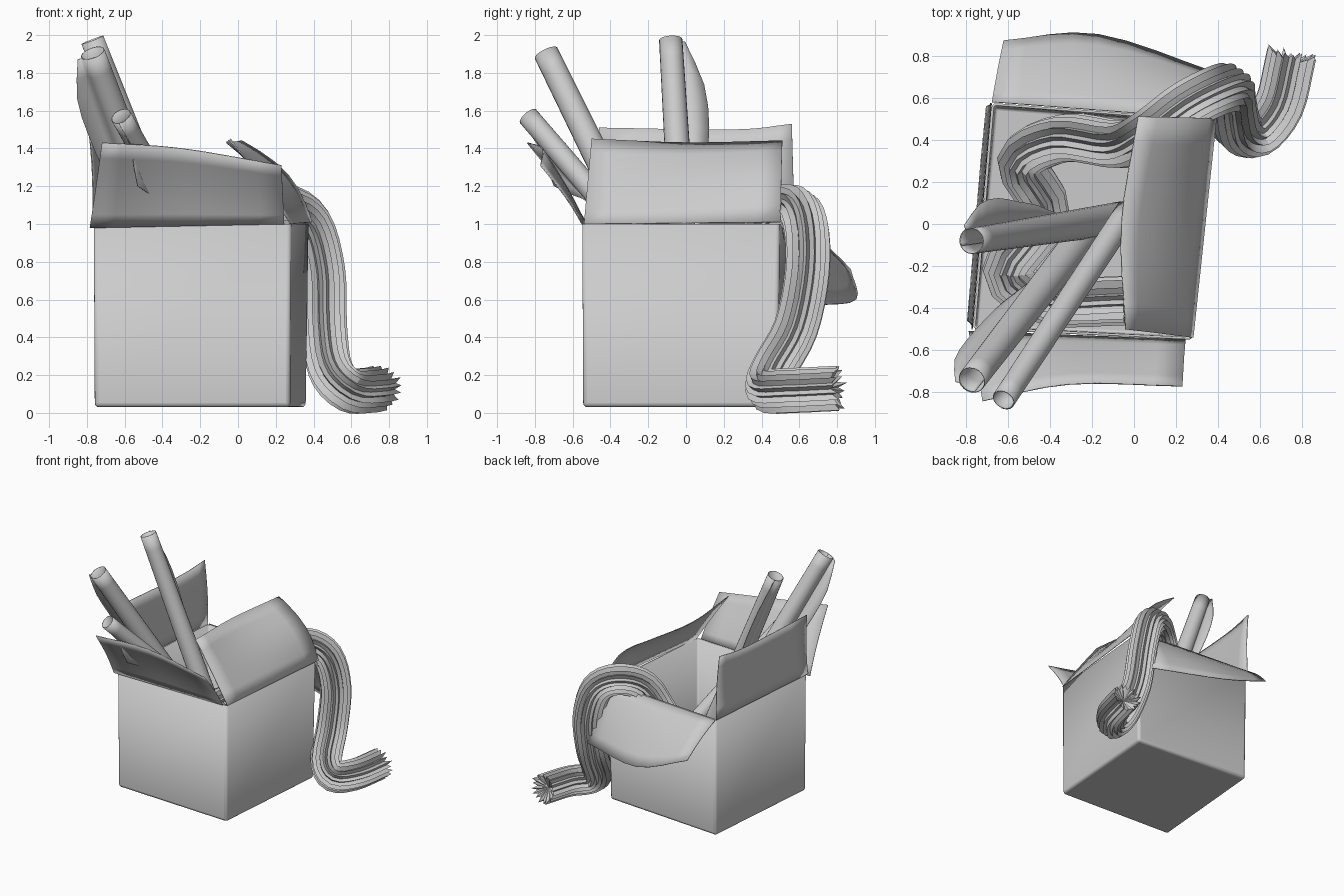
import bpy, math, random
from mathutils import Vector, Quaternion

if "Cube" in bpy.data.objects:
    bpy.data.objects.remove(bpy.data.objects["Cube"])

random.seed(4)


def make(name, verts, faces, angle=35, thick=0, offset=0, bevel=0):
    me = bpy.data.meshes.new(name)
    me.from_pydata([tuple(v) for v in verts], [], faces)
    me.update()
    ob = bpy.data.objects.new(name, me)
    bpy.context.collection.objects.link(ob)
    if bevel:
        m = ob.modifiers.new("bevel", 'BEVEL')
        m.width, m.segments = bevel, 3
    if thick:
        m = ob.modifiers.new("thickness", 'SOLIDIFY')
        m.thickness, m.offset = thick, offset
    bpy.ops.object.select_all(action='DESELECT')
    bpy.context.view_layer.objects.active = ob
    ob.select_set(True)
    bpy.ops.object.shade_smooth_by_angle(angle=math.radians(angle))
    return ob


def grid_faces(rows, cols, wrap=False):
    n = cols if wrap else cols - 1
    return [(r * cols + c, r * cols + (c + 1) % cols,
             (r + 1) * cols + (c + 1) % cols, (r + 1) * cols + c)
            for r in range(rows - 1) for c in range(n)]


def spline(pts, sub):
    """Catmull-Rom through the points."""
    p = [Vector(q) for q in pts]
    p = [2 * p[0] - p[1]] + p + [2 * p[-1] - p[-2]]
    out = []
    for i in range(1, len(p) - 2):
        a, b, c, d = p[i - 1:i + 3]
        for k in range(sub):
            t = k / sub
            out.append(0.5 * (2 * b + (c - a) * t + (2 * a - 5 * b + 4 * c - d) * t * t
                              + (3 * b - a - 3 * c + d) * t ** 3))
    return out + [p[-2]]


# open carton, turned slightly, with rounded edges
low = [(-0.76, -0.495, .03), (0.275, -0.545, .03), (0.36, 0.485, .03), (-0.67, 0.565, .03)]
top = [(-0.765, -0.50, 1), (0.28, -0.55, 1), (0.375, 0.495, 1), (-0.675, 0.575, 1)]
walls = [(i, (i + 1) % 4, 4 + (i + 1) % 4, 4 + i) for i in range(4)]
make("carton", low + top, walls + [(3, 2, 1, 0)], thick=0.012, offset=-1, bevel=0.022)


# cardboard flaps: hinge edge, free edge, and a bow at each end of the hinge
def flap(name, hinge, tip, bow0, bow1):
    t = spline(tip, 4)
    h0, h1 = Vector(hinge[0]), Vector(hinge[1])
    n, last = 6, len(t) - 1
    verts = []
    for r in range(n + 1):
        s = r / n
        for i, b in enumerate(t):
            bow = Vector(bow0).lerp(Vector(bow1), i / last)
            verts.append(h0.lerp(h1, i / last).lerp(b, s) + bow * math.sin(math.pi * s))
    make(name, verts, grid_faces(n + 1, len(t)), thick=0.006)


flap("front_flap", [(-0.785, -0.51, .98), (0.245, -0.55, 1)],
     [(-0.72, -0.84, 1.43), (-0.3, -0.76, 1.4), (0.23, -0.77, 1.31)], (0, .02, -.01), (0, .02, -.01))
flap("right_flap", [(0.28, -0.54, 1), (0.39, 0.5, 1.01)],
     [(-0.04, -0.5, 1.45), (-0.06, 0, 1.43), (0.02, 0.51, 1.44)], (.005, 0, 0), (.06, 0, .035))
flap("back_flap", [(-0.675, 0.58, 1), (0.365, 0.5, 1)],
     [(-0.62, 0.87, .76), (-0.17, 0.9, .6), (0.41, 0.71, .57)], (0, .01, .01), (0, .02, .02))
flap("left_flap", [(-0.77, -0.5, 1), (-0.68, 0.575, 1)],
     [(-0.79, -0.46, 1.51), (-0.73, 0.25, 1.5), (-0.7, 0.56, 1.53)], (.01, 0, 0), (.01, 0, 0))


# rolled paper sheets with a loose curling edge
def roll(name, a, b, r0, r1, hint, tails):
    a, b = Vector(a), Vector(b)
    d = (b - a).normalized()
    u = Vector(hint)
    u = (u - d * u.dot(d)).normalized()
    v = d.cross(u)
    stops = spline([(0, x, 0) for x in tails], 2)
    rows, verts = len(stops), []
    for i, s in enumerate(stops):
        t = i / (rows - 1)
        r, c = r0 + (r1 - r0) * t, a.lerp(b, t)
        for k in range(28):
            ang = 2 * math.pi * (k / 22 - 0.12)
            q = r * (0.93 + 0.07 * k / 27)
            verts.append(c + (u * math.cos(ang) + v * math.sin(ang)) * q)
        end = verts[-1]
        out = (end - c).normalized()
        side = d.cross(out)
        tail = max(s.y, 0.0005)
        for f in (0.5, 1):
            verts.append(end + (out * f * f + side * 0.45 * f) * tail)
    make(name, verts, grid_faces(rows, 30), angle=50, thick=0.004)


roll("paper_roll_tall", (-0.77, -0.08, 1.975), (-0.06, 0.03, 0.15), 0.062, 0.08,
     (-1, 0.35, -0.3), [.02, .1, .11, .08, .05, 0, 0, 0, 0])
roll("paper_roll_middle", (-0.77, -0.74, 1.905), (-0.2, 0.0, 0.4), 0.066, 0.078,
     (-0.5, -0.75, -0.4), [.02, .09, .1, .09, .07, .03, 0, 0, 0])
roll("paper_roll_low", (-0.62, -0.835, 1.57), (-0.03, 0.06, 0.53), 0.055, 0.06,
     (0.5, -0.4, -0.6), [0, .01, .09, .01, 0, 0, 0, 0, 0])

# pleated cloth: wound inside the carton, over the rim and onto the ground
path = spline([(-0.05, -0.36, .16), (-0.4, -0.36, .16), (-0.6, -0.22, .2), (-0.42, 0.06, .28),
               (-0.53, 0.3, .4), (-0.33, 0.41, .55), (-0.06, 0.38, .8), (0.08, 0.44, 1.03),
               (0.24, 0.56, 1.09), (0.38, 0.63, 1.0), (0.45, 0.64, .75), (0.46, 0.58, .45),
               (0.49, 0.46, .23), (0.58, 0.43, .125), (0.69, 0.56, .12), (0.745, 0.78, .13)], 4)
n = 36
fold = [random.uniform(0.72, 0.84) if k % 2 else random.uniform(0.95, 1.08) for k in range(n)]
fray = [random.uniform(0, 0.02) if k % 2 else random.uniform(0.02, 0.05) for k in range(n)]
verts, frame, prev = [], None, None
for i, p in enumerate(path):
    tan = (path[min(i + 1, len(path) - 1)] - path[max(i - 1, 0)]).normalized()
    if prev is None:
        frame = tan.cross(Vector((0, 0, 1))).normalized()
    else:
        frame = prev.rotation_difference(tan) @ frame
    prev = tan
    last = i == len(path) - 1
    for k in range(n):
        ray = Quaternion(tan, 2 * math.pi * k / n) @ frame
        verts.append(p + ray * 0.115 * fold[k] + tan * (fray[k] if last else 0))
faces = grid_faces(len(path), n, wrap=True)
# end caps, sunk inwards between the frayed folds
verts += [path[0], path[-1] - prev * 0.03]
base, c = (len(path) - 1) * n, len(verts)
for k in range(n):
    faces.append((c - 2, (k + 1) % n, k))
    faces.append((c - 1, base + k, base + (k + 1) % n))
make("pleated_cloth", verts, faces, angle=25)
